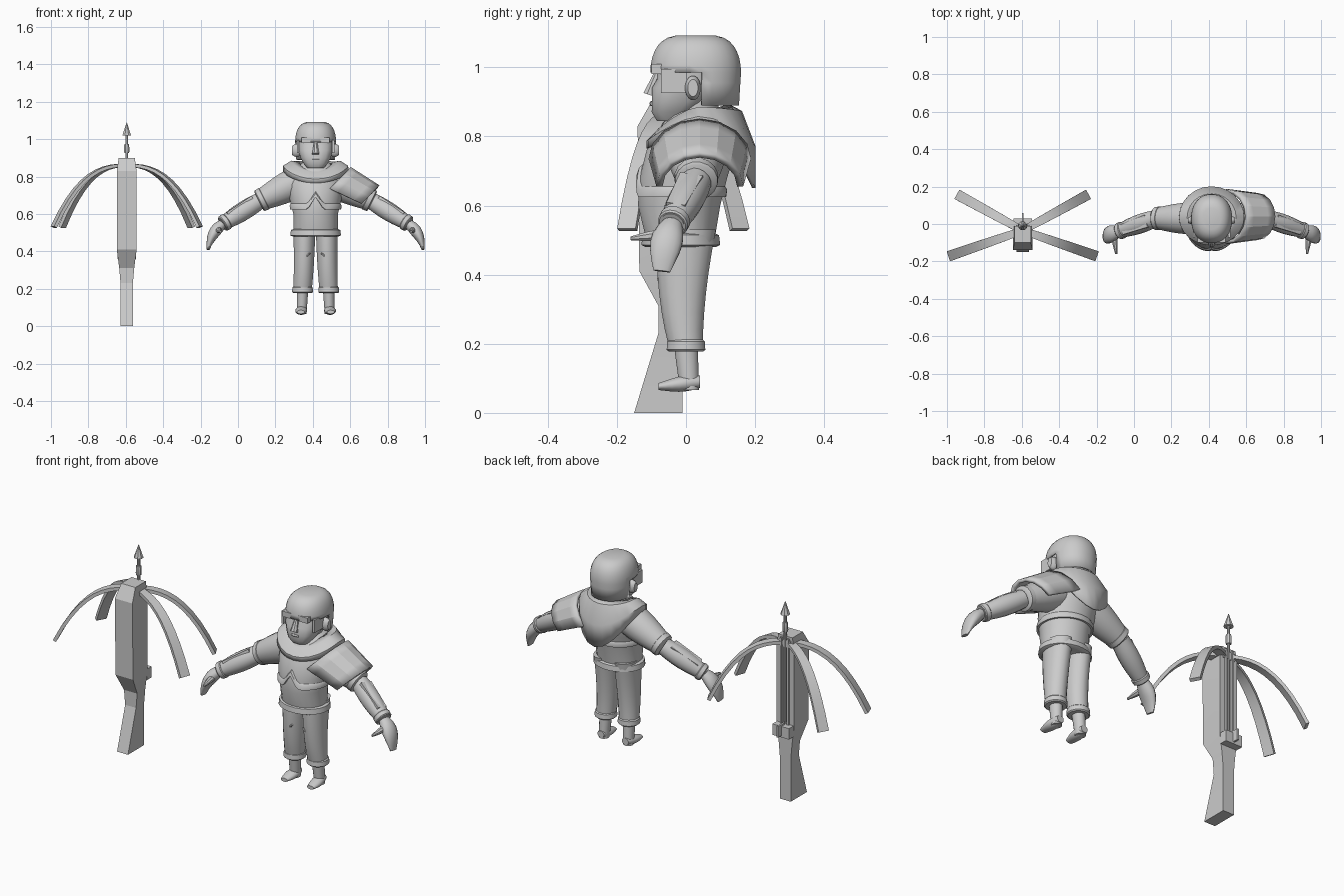
import bpy
import bmesh
from math import sin, cos, pi, copysign, radians, sqrt
from mathutils import Vector

# One flat colour for everything
grey = bpy.data.materials.new("plain grey")
grey.use_nodes = True
grey.diffuse_color = (.6, .6, .6, 1)
grey.node_tree.nodes["Principled BSDF"].inputs["Base Color"].default_value = grey.diffuse_color

if "Cube" in bpy.data.objects:
    bpy.data.objects.remove(bpy.data.objects["Cube"])

RIGHT, BACK, UP = Vector((1, 0, 0)), Vector((0, 1, 0)), Vector((0, 0, 1))
FIGURE, BOW = .415, -.595  # middle of each item along x


def grid(name, rows, closed=True, caps=True, thickness=0, angle=40, drop=None):
    """Skin rows of points into one object."""
    mesh_data = bmesh.new()
    verts = [[mesh_data.verts.new(point) for point in row] for row in rows]
    count = len(verts[0])
    for lower, upper in zip(verts, verts[1:]):
        for i in range(count if closed else count - 1):
            j = (i + 1) % count
            mesh_data.faces.new((lower[i], lower[j], upper[j], upper[i]))
    if caps:
        mesh_data.faces.new(verts[0])
        mesh_data.faces.new(verts[-1])
    if drop:
        unwanted = [face for face in mesh_data.faces if drop(face.calc_center_median())]
        bmesh.ops.delete(mesh_data, geom=unwanted, context='FACES')
    bmesh.ops.recalc_face_normals(mesh_data, faces=mesh_data.faces)
    mesh = bpy.data.meshes.new(name)
    mesh_data.to_mesh(mesh)
    mesh_data.free()
    mesh.materials.append(grey)
    part = bpy.data.objects.new(name, mesh)
    bpy.context.collection.objects.link(part)
    if thickness:
        shell = part.modifiers.new("Thickness", 'SOLIDIFY')
        shell.thickness, shell.offset = thickness, 0
    bpy.ops.object.select_all(action='DESELECT')
    part.select_set(True)
    bpy.context.view_layer.objects.active = part
    bpy.ops.object.shade_smooth_by_angle(angle=radians(angle))


def loft(name, rings, sides=16, hint=BACK, axis=None, power=2, **options):
    """Rings are (centre, radius across, radius along the hint)."""
    centres = [ring[0] for ring in rings]
    scale = sqrt(2) if sides == 4 else 1
    rows = []
    for i, (centre, across, along) in enumerate(rings):
        tangent = axis or centres[min(i + 1, len(centres) - 1)] - centres[max(i - 1, 0)]
        tangent = tangent.normalized()
        u = (hint - tangent * hint.dot(tangent)).normalized()
        v = tangent.cross(u)
        row = []
        for j in range(sides):
            turn = 2 * pi * (j + .5) / sides
            a, b = (copysign(abs(f) ** (2 / power), f) for f in (cos(turn), sin(turn)))
            row.append(centre + (v * a * across + u * b * along) * scale)
        rows.append(row)
    grid(name, rows, **options)


def pair(radius):
    return Vector(radius if isinstance(radius, tuple) else (radius, radius))


def tube(name, start, end, first, last, bulge=0, via=None, steps=6, **options):
    """Tapered, optionally bent and swollen tube between two points."""
    middle = via or start.lerp(end, .5)
    rings = []
    for i in range(steps + 1):
        t = i / steps
        centre = start.lerp(middle, t).lerp(middle.lerp(end, t), t)
        rings.append((centre, *(pair(first).lerp(pair(last), t) * (1 + bulge * sin(pi * t)))))
    loft(name, rings, **options)


def band(name, centre, direction, radius, height, **options):
    """Short ring with bevelled edges."""
    rings = [(centre + direction.normalized() * t * height / 2, *(pair(radius) * f))
             for t, f in ((-1, .9), (-.7, 1), (.7, .97), (1, .87))]
    loft(name, rings, axis=direction, **options)


def stack(name, x, rings, **options):
    """Upright loft from (height, front, back, half width)."""
    loft(name, [(Vector((x, (front + back) / 2, z)), half, (back - front) / 2)
                for z, front, back, half in rings], axis=UP, **options)


def box(name, centre, width, depth, height):
    tube(name, centre - UP * height / 2, centre + UP * height / 2, (width / 2, depth / 2),
         (width / 2, depth / 2), steps=1, sides=4)


# Crossbow stock, rails and trigger
spine = Vector((BOW, -.01, 0))
stack("stock", BOW, [(z, front, spine.y, half) for z, front, half in (
    (0, -.15, .033), (.23, -.08, .033), (.31, -.08, .04), (.41, -.135, .053), (.83, -.14, .053), (.9, -.1, .043))],
      sides=4, angle=10)
for side in (-1, 1):
    box("bolt_rail", spine + RIGHT * side * .02 + UP * .64, .01, .02, .5)
box("trigger_block", spine + BACK * .02 + UP * .39, .1, .04, .06)
box("trigger_lever", spine + BACK * .04 + UP * .4, .01, .06, .06)

# Bolt
tube("bolt_shaft", spine + UP * .43, spine + UP * 1.02, .008, .008, sides=8, steps=1)
band("bolt_collar", spine + UP * .95, UP, .015, .05, sides=8)
tube("bolt_head", spine + UP * 1.02, spine + UP * 1.09, .025, .001, sides=8, steps=1)

# Four drooping bow limbs
root = Vector((BOW, -.035, .86))
box("limb_mount", root, .07, .06, .04)
for side in (-1, 1):
    for reach, sweep in ((.39, -.135), (.345, .19)):
        outward = Vector((reach * side, sweep, 0))
        steps = [i / 10 for i in range(11)]
        loft("bow_limb", [(root + outward * t - UP * .33 * t ** 2.6, .009, .017 + .011 * sqrt(t)) for t in steps],
             sides=4, hint=UP.cross(outward).normalized())

# Torso and hem of the tunic
TORSO = ((.48, -.11, .08, .12), (.6, -.14, .1, .12), (.68, -.135, .12, .14), (.76, -.115, .145, .15),
         (.82, -.08, .15, .14), (.86, -.05, .12, .1), (.88, -.03, .1, .06))
stack("torso", FIGURE, TORSO, sides=24)
band("belt_hem", Vector((FIGURE, -.015, .5)), UP, (.137, .115), .04, sides=24)


def on_torso(turn, height, lift):
    for low, high in zip(TORSO, TORSO[1:]):
        if low[0] <= height <= high[0]:
            blend = (height - low[0]) / (high[0] - low[0])
            front, back, half = Vector(low[1:]).lerp(Vector(high[1:]), blend)
            return Vector((FIGURE + sin(turn) * (half + lift),
                           (front + back) / 2 - cos(turn) * ((back - front) / 2 + lift), height))


def hem_height(turn):
    """Notch raised at the front."""
    return .625 + max(0, .065 - .2 * abs(turn))


turns = [i * pi / 24 for i in range(-24, 24)]
grid("vest_hem", [[on_torso(turn, hem_height(turn) + rise, lift) for turn in turns]
                  for rise, lift in ((0, 0), (0, .01), (.02, .008), (.03, 0))], caps=False)

# Scarf with a shallow front point and a long back point
scarf = []
for radius, level, front, back in ((.09, .87, .84, .89), (.13, .88, .82, .87), (.17, .855, .785, .77),
                                   (.17, .825, .765, .65)):
    row = []
    for turn in turns[::2]:
        ahead, behind = max(0, cos(turn)), max(0, -cos(turn))
        row.append(Vector((FIGURE + radius * sin(turn), .035 - radius * (.85 * ahead - .95 * behind),
                           level + (front - level) * ahead ** 1.5 + (back - level) * behind ** 2)))
    scarf.append(row)
grid("scarf", scarf, caps=False, thickness=.01)

# Neck and face
neck = Vector((FIGURE, .03, .84))
tube("neck", neck, neck + UP * .1, .065, .065)
stack("face", FIGURE, ((.845, -.085, 0, .045), (.87, -.1, .02, .065), (.9, -.1, .06, .082), (.94, -.1, .09, .093),
                       (.965, -.085, .1, .097), (1.02, -.085, .1, .095)), power=2.7)
tube("nose", Vector((FIGURE, -.085, .98)), Vector((FIGURE, -.105, .92)), .01, .02, sides=8)
mouth = Vector((FIGURE, -.098, .895))
tube("mouth", mouth - RIGHT * .02, mouth + RIGHT * .02, .006, .006, bulge=.4, sides=6)

# Helmet dome, open over the face
crown = Vector((FIGURE, .028, .985))
dome = [(crown - UP * .095, .1, .122), (crown - UP * .03, .104, .126)]
for i in range(8):
    lift = i * pi / 16
    dome.append((crown + UP * .105 * sin(lift), .106 * sqrt(cos(lift)), .128 * sqrt(cos(lift))))
loft("helmet", dome, sides=28, power=2.2, axis=UP, thickness=.008,
     drop=lambda spot: spot.z < crown.z and spot.y < .055)
box("helmet_brow", Vector((FIGURE, -.085, .995)), .15, .03, .03)

for side in (-1, 1):
    def place(x, y, z):
        return Vector((FIGURE + side * x, y, z))

    # Head sides
    tube("ear", place(.085, .02, .94), place(.125, .02, .94), (.03, .02), (.025, .015), bulge=.3, axis=RIGHT)
    box("cheek_guard", place(.094, -.035, .96), .012, .075, .07)

    # Arm with rolled sleeve, bracer and wrist band
    shoulder, elbow = place(.09, .03, .775), place(.3, .03, .67)
    wrist, fingertips = place(.5, -.04, .545), place(.575, -.07, .41)
    forearm = wrist - elbow
    tube("upper_arm", shoulder, elbow, .088, .056, bulge=.08)
    band("sleeve_cuff", shoulder.lerp(elbow, .94), elbow - shoulder, .064, .035)
    tube("forearm", elbow, wrist, .045, .036, bulge=.25)
    tube("bracer", elbow.lerp(wrist, .2) + UP * .03, elbow.lerp(wrist, .85) + UP * .025,
         (.02, .034), (.02, .028), steps=1, sides=4)
    band("wrist_band", elbow.lerp(wrist, .93), forearm, .046, .03)

    # Mitten hand and thumb
    tube("hand", wrist, fingertips, (.026, .03), (.008, .025), bulge=.7, via=place(.56, -.06, .5))
    tube("thumb", place(.52, -.07, .515), place(.51, -.16, .505), .017, .006, bulge=.2, sides=8, hint=UP)

    # Trouser leg with a crease and turned cuff
    hip, ankle = place(.06, 0, .53), place(.07, 0, .19)
    tube("trouser_leg", hip, ankle, (.06, .088), (.05, .05), via=place(.06, -.02, .33), axis=UP)
    tube("trouser_crease", place(.03, -.08, .39), place(.1, -.045, .33), .004, .004, bulge=1.5, sides=6, hint=UP)
    band("trouser_cuff", ankle + UP * .005, UP, .057, .035)

    # Bare foot
    tube("shin", ankle, place(.074, .01, .066), (.031, .035), (.026, .028), axis=UP)
    tube("foot", place(.074, .04, .09), place(.08, -.08, .076), (.02, .018), (.02, .01), bulge=.6, hint=UP, axis=-BACK)

# Single large shoulder guard, a sloping half shell
guard = []
for i in range(5):
    t = i / 4
    centre = Vector((.49, .04, .735)).lerp(Vector((.66, .04, .655)), t)
    radius = .155 - .025 * t
    guard.append([centre + (RIGHT + UP) * .7 * radius * sin(turn) - BACK * .9 * radius * cos(turn)
                  for turn in turns[24::3] + [pi]])
grid("shoulder_guard", guard, closed=False, caps=False, thickness=.018, angle=20)
